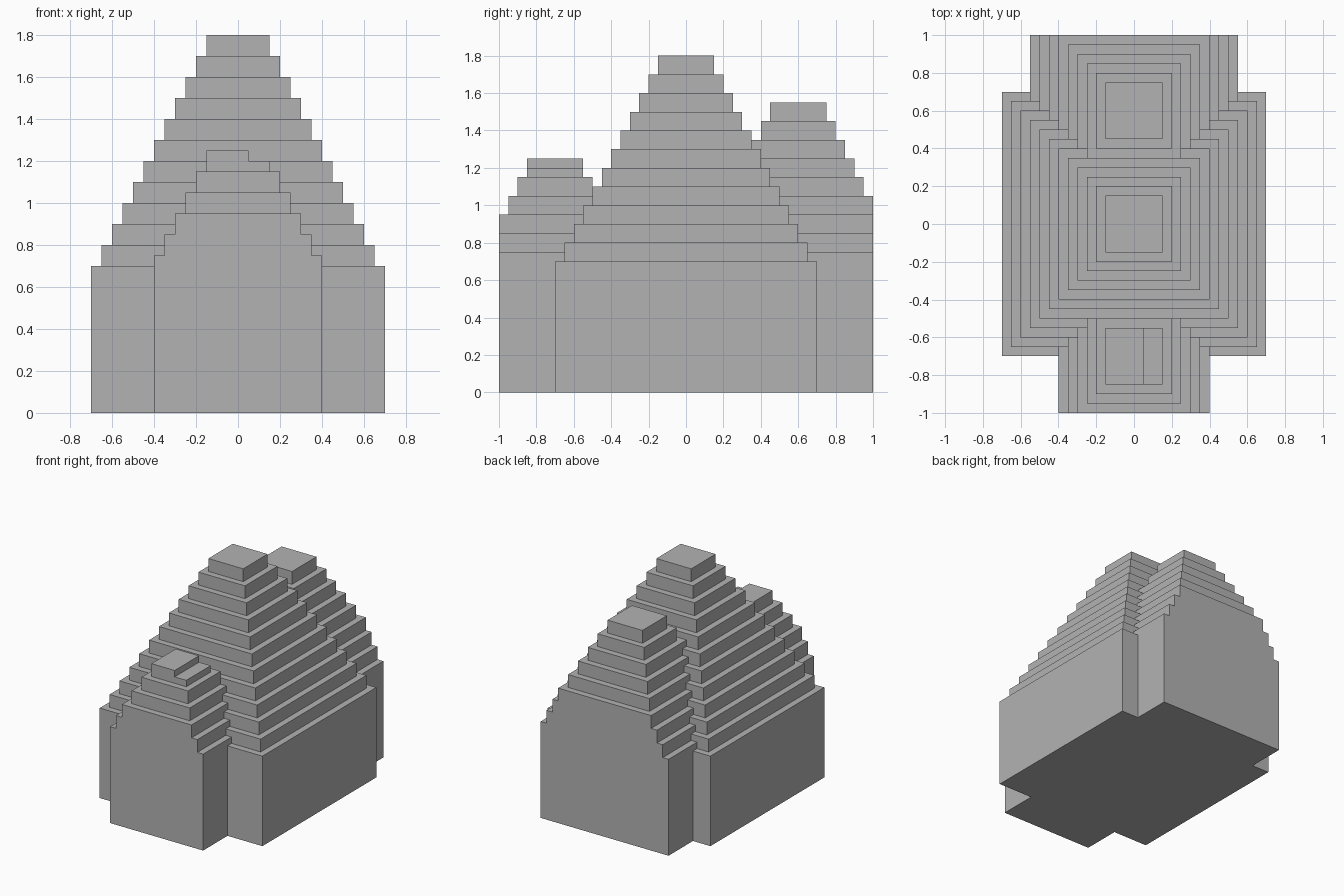
import bpy
import bmesh

cube = bpy.data.objects.get("Cube")
if cube:
    bpy.data.objects.remove(cube, do_unlink=True)

STEP = 0.1       # height of one tier
INSET = 0.05     # how far each tier draws in
CAP = 0.15       # half width of the topmost tier

stone = bpy.data.materials.new("grey stone")
stone.use_nodes = True
GREY = (0.45, 0.45, 0.45, 1)
stone.diffuse_color = GREY
stone.node_tree.nodes["Principled BSDF"].inputs["Base Color"].default_value = GREY


def add_block(bm, x, y, z):
    """Add a box from (min, max) ranges; raised blocks get no underside."""
    bottom = [bm.verts.new((a, b, z[0])) for a, b in
              ((x[0], y[0]), (x[1], y[0]), (x[1], y[1]), (x[0], y[1]))]
    top = [bm.verts.new((v.co.x, v.co.y, z[1])) for v in bottom]
    bm.faces.new(top)
    if z[0] == 0:
        bm.faces.new(bottom[::-1])
    for i in range(4):
        j = (i + 1) % 4
        bm.faces.new((bottom[i], bottom[j], top[j], top[i]))


def finish(bm, name):
    mesh = bpy.data.meshes.new(name)
    bm.to_mesh(mesh)
    bm.free()
    mesh.materials.append(stone)
    bpy.context.collection.objects.link(bpy.data.objects.new(name, mesh))


def stepped_tower(name, center_y, height, tiers, notched=False):
    """Stack shrinking square tiers, cut off flush at the outer end walls."""
    bm = bmesh.new()
    for i in range(tiers):
        half = CAP + INSET * (tiers - 1 - i)
        top = height - STEP * (tiers - 1 - i)
        base = 0 if i == 0 else top - STEP
        y = (max(center_y - half, -1), min(center_y + half, 1))
        if notched and i == tiers - 1:
            # cap with a half-height step along its left side
            middle = top - STEP / 2
            add_block(bm, (-half, half), y, (base, middle))
            add_block(bm, (-half, half - STEP), y, (middle, top))
        else:
            add_block(bm, (-half, half), y, (base, top))
    finish(bm, name)


stepped_tower("main_tower", 0, 1.8, 12)
stepped_tower("rear_tower", 0.6, 1.55, 9)
stepped_tower("front_tower", -0.7, 1.25, 6, notched=True)
